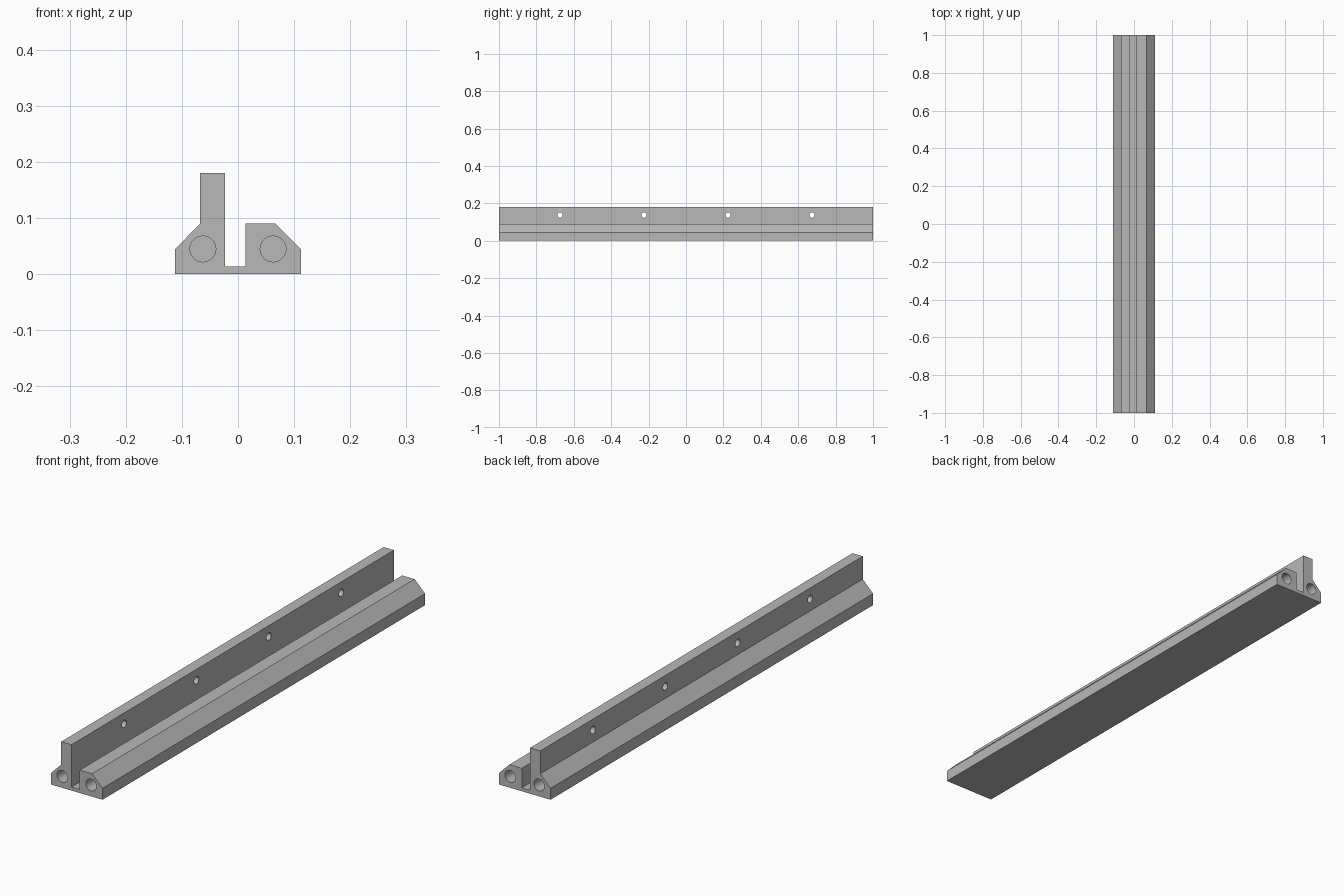
import bpy, bmesh, math
from mathutils import Matrix, Vector

default = bpy.data.objects.get("Cube")
if default:
    bpy.data.objects.remove(default, do_unlink=True)

HALF = 1.0          # half length of the rail
WALL_HOLE_Z = 0.137
BORE_DEPTH = 0.13

grey = bpy.data.materials.new("plain grey")
grey.use_nodes = True
colour = (0.48, 0.48, 0.48, 1)
grey.diffuse_color = colour
grey.node_tree.nodes["Principled BSDF"].inputs["Base Color"].default_value = colour


def make_object(name, bm):
    bmesh.ops.recalc_face_normals(bm, faces=bm.faces)
    mesh = bpy.data.meshes.new(name)
    bm.to_mesh(mesh)
    bm.free()
    mesh.materials.append(grey)
    obj = bpy.data.objects.new(name, mesh)
    bpy.context.collection.objects.link(obj)
    return obj


def add_cylinder(bm, centre, axis, radius, depth):
    turn = Vector((0, 0, 1)).rotation_difference(Vector(axis)).to_matrix().to_4x4()
    bmesh.ops.create_cone(bm, cap_ends=True, segments=32, radius1=radius,
                          radius2=radius, depth=depth,
                          matrix=Matrix.Translation(centre) @ turn)


# Rail body: grooved base with chamfered shoulders and one tall wall
profile = [(-0.112, 0), (0.112, 0), (0.112, 0.045), (0.067, 0.09),
           (0.013, 0.09), (0.013, 0.0135), (-0.023, 0.0135),
           (-0.023, 0.18), (-0.0675, 0.18), (-0.0675, 0.09), (-0.112, 0.045)]
bm = bmesh.new()
end = bm.faces.new([bm.verts.new((x, -HALF, z)) for x, z in profile])
side = bmesh.ops.extrude_face_region(bm, geom=[end])
bmesh.ops.translate(bm, vec=(0, 2 * HALF, 0),
                    verts=[v for v in side["geom"] if isinstance(v, bmesh.types.BMVert)])
rail = make_object("mounting_rail", bm)

# Cutters: blind bores in both ends and cross holes through the wall
bm = bmesh.new()
for x in (-0.0625, 0.0625):
    for y in (-HALF, HALF):
        add_cylinder(bm, (x, y, 0.045), (0, 1, 0), 0.023, 2 * BORE_DEPTH)
for i in range(4):
    add_cylinder(bm, (-0.045, (i - 1.5) * 0.449, WALL_HOLE_Z), (1, 0, 0), 0.0145, 0.1)
cutter = make_object("hole_cutters", bm)
cutter.hide_render = True

# Cut the holes, then drop the cutters
cut = rail.modifiers.new("holes", 'BOOLEAN')
cut.operation = 'DIFFERENCE'
cut.solver = 'EXACT'
cut.object = cutter
bpy.ops.object.select_all(action='DESELECT')
rail.select_set(True)
bpy.context.view_layer.objects.active = rail
bpy.ops.object.modifier_apply(modifier=cut.name)
bpy.data.objects.remove(cutter, do_unlink=True)
bpy.ops.object.shade_smooth_by_angle(angle=math.radians(30))
